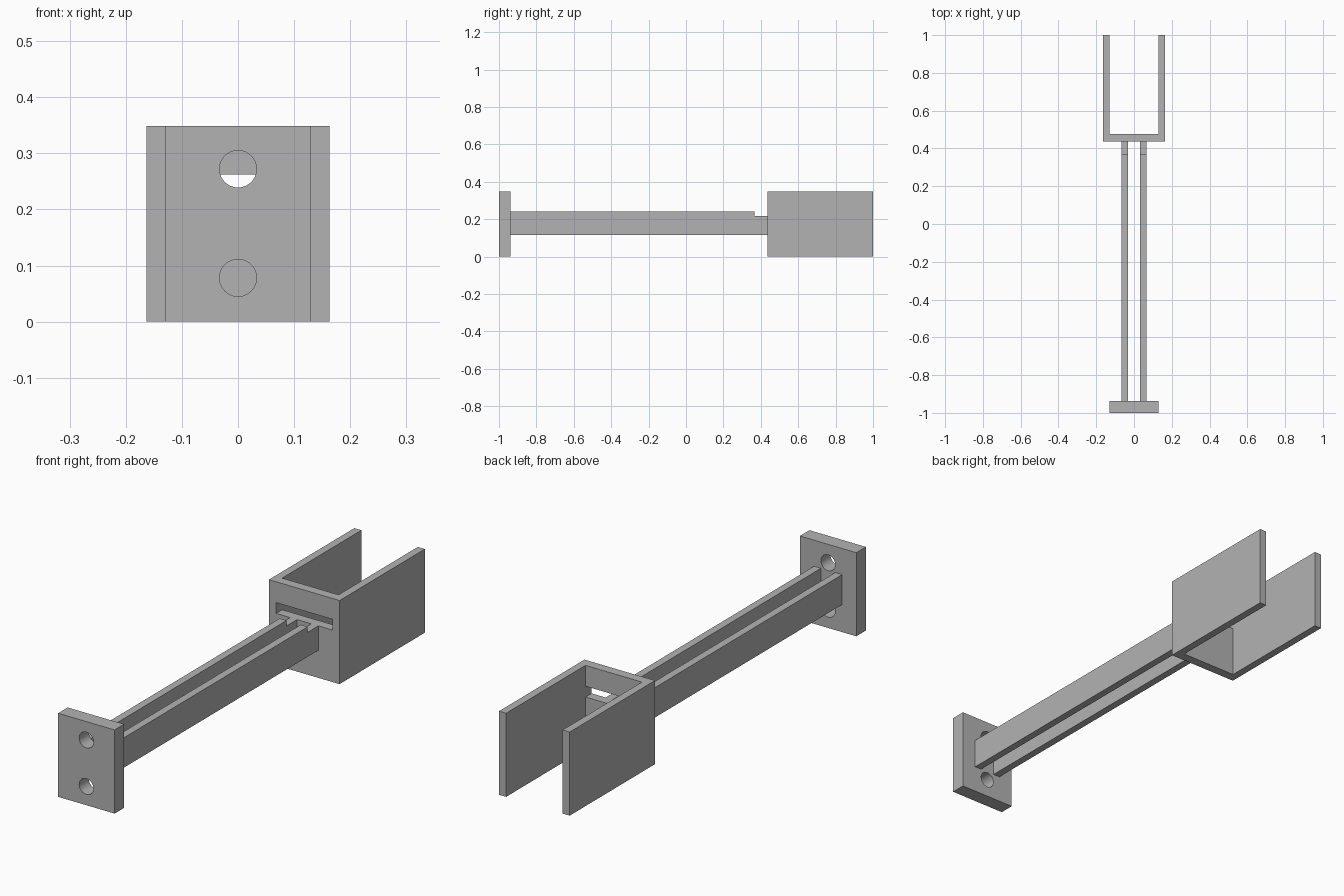
import bpy, bmesh
from math import pi
from mathutils import Matrix

cube = bpy.data.objects.get("Cube")
if cube:
    bpy.data.objects.remove(cube, do_unlink=True)

# One plain grey finish
grey = bpy.data.materials.new("plain_grey")
grey.use_nodes = True
colour = (0.45, 0.45, 0.45, 1)
grey.diffuse_color = colour
grey.node_tree.nodes["Principled BSDF"].inputs["Base Color"].default_value = colour


def finish(name, bm):
    bmesh.ops.recalc_face_normals(bm, faces=bm.faces)
    mesh = bpy.data.meshes.new(name)
    bm.to_mesh(mesh)
    bm.free()
    mesh.materials.append(grey)
    obj = bpy.data.objects.new(name, mesh)
    bpy.context.collection.objects.link(obj)
    return obj


def prism(name, outline, axis, start, end):
    """Extrude a 2D outline along x (points are y, z) or z (points are x, y)."""
    bm = bmesh.new()
    place = (lambda a, b: (start, a, b)) if axis == "x" else (lambda a, b: (a, b, start))
    face = bm.faces.new([bm.verts.new(place(a, b)) for a, b in outline])
    moved = bmesh.ops.extrude_face_region(bm, geom=[face])["geom"]
    step = (end - start, 0, 0) if axis == "x" else (0, 0, end - start)
    bmesh.ops.translate(bm, vec=step, verts=[g for g in moved if isinstance(g, bmesh.types.BMVert)])
    return finish(name, bm)


def rect(a0, a1, b0, b1):
    return [(a0, b0), (a1, b0), (a1, b1), (a0, b1)]


def cut(target, cutter):
    mod = target.modifiers.new("cut", "BOOLEAN")
    mod.operation = "DIFFERENCE"
    mod.solver = "EXACT"
    mod.object = cutter
    bpy.context.view_layer.objects.active = target
    bpy.ops.object.modifier_apply(modifier=mod.name)
    bpy.data.objects.remove(cutter, do_unlink=True)


height = 0.349
front, plate_back = -1.0, -0.937
web_front, web_back, rear = 0.437, 0.477, 1.0
half, inner = 0.163, 0.1304
ledge = 0.217

# Mounting plate with two screw holes
plate = prism("mounting_plate", rect(-inner, inner, front, plate_back), "z", 0, height)
for z in (0.078, 0.272):
    bm = bmesh.new()
    bmesh.ops.create_cone(bm, cap_ends=True, segments=48, radius1=0.033, radius2=0.033, depth=0.3,
                          matrix=Matrix.Translation((0, front, z)) @ Matrix.Rotation(pi / 2, 4, "X"))
    cut(plate, finish("hole_cutter", bm))
bpy.ops.object.select_all(action="DESELECT")
plate.select_set(True)
bpy.context.view_layer.objects.active = plate
bpy.ops.object.shade_smooth_by_angle()

# Twin rails, stepped down next to the cradle
rail = [(plate_back, 0.115), (web_front, 0.115), (web_front, ledge),
        (0.367, ledge), (0.367, 0.24), (plate_back, 0.24)]
for name, x in (("left_rail", 0.033), ("right_rail", -0.065)):
    prism(name, rail, "x", x, x + 0.032)

# Open U-shaped cradle with a wide slot through its web
u_shape = [(-half, web_front), (half, web_front), (half, rear), (inner, rear),
           (inner, web_back), (-inner, web_back), (-inner, rear), (-half, rear)]
cradle = prism("cradle", u_shape, "z", 0, height)
cut(cradle, prism("slot_cutter", rect(-0.1295, 0.1295, 0.4, 0.52), "z", ledge, 0.262))
